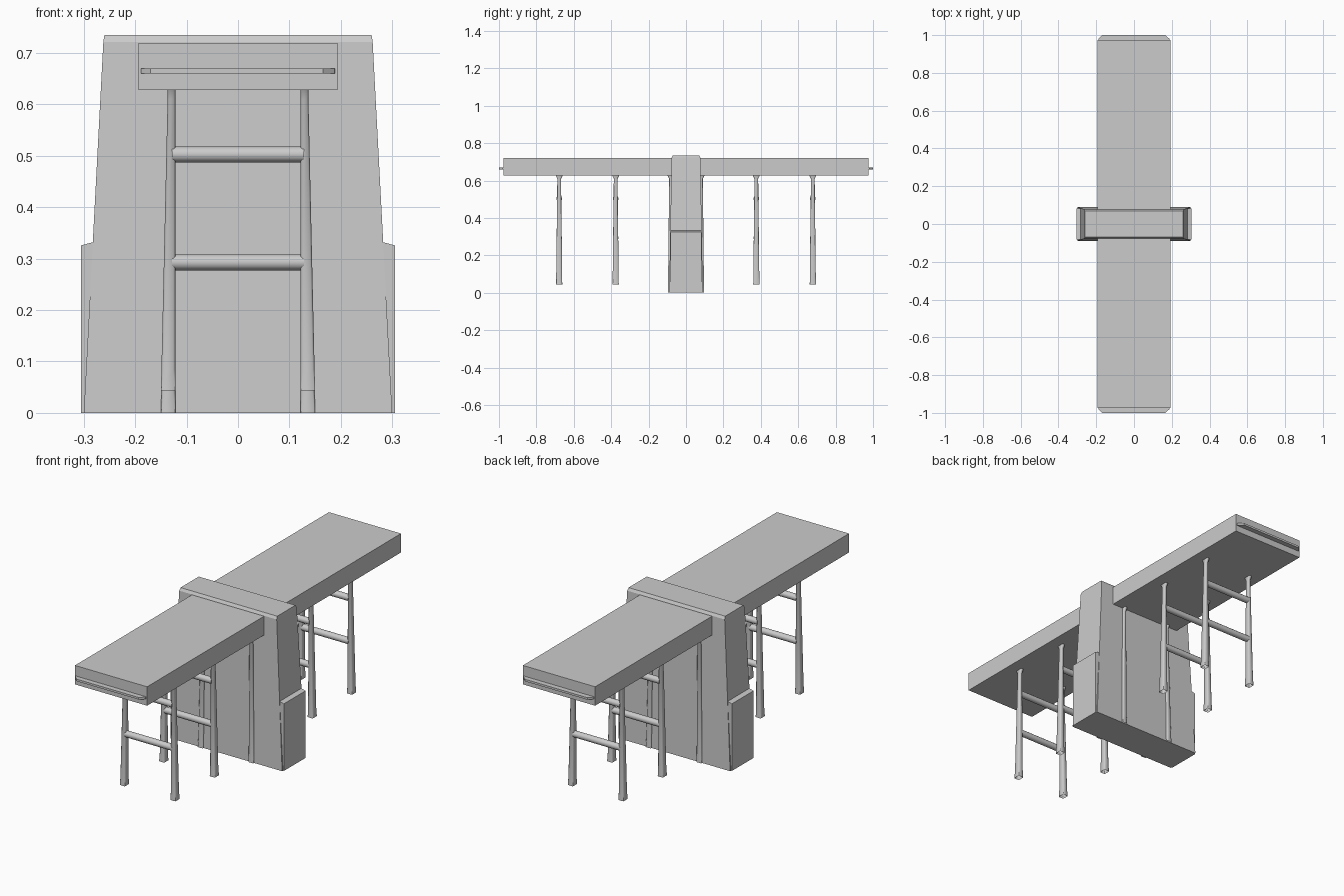
import bpy, bmesh
from mathutils import Matrix

if "Cube" in bpy.data.objects:
    bpy.data.objects.remove(bpy.data.objects["Cube"])


def finish(name, bm, smooth=False):
    bmesh.ops.recalc_face_normals(bm, faces=bm.faces[:])
    me = bpy.data.meshes.new(name)
    bm.to_mesh(me)
    bm.free()
    ob = bpy.data.objects.new(name, me)
    bpy.context.collection.objects.link(ob)
    if smooth:
        bpy.context.view_layer.objects.active = ob
        ob.select_set(True)
        bpy.ops.object.shade_smooth_by_angle(angle=0.9)
        ob.select_set(False)
    return ob


def loft(name, rings, cap_start=True, smooth=False):
    """Join rings of points with quads and close the ends."""
    bm = bmesh.new()
    loops = [[bm.verts.new(p) for p in r] for r in rings]
    n = len(loops[0])
    for a, b in zip(loops, loops[1:]):
        for i in range(n):
            j = (i + 1) % n
            bm.faces.new((a[i], a[j], b[j], b[i]))
    if cap_start:
        bm.faces.new(loops[0])
    bm.faces.new(loops[-1])
    return finish(name, bm, smooth)


def rect(x, y, z):
    return [(-x, -y, z), (x, -y, z), (x, y, z), (-x, y, z)]


def post_ring(x0, x1, cy, hy, z, chamfer):
    """Rectangle with chamfered corners."""
    cx, hx = (x0 + x1) / 2, abs(x1 - x0) / 2
    c = chamfer
    pts = [(hx, -hy + c), (hx, hy - c), (hx - c, hy), (-hx + c, hy),
           (-hx, hy - c), (-hx, -hy + c), (-hx + c, -hy), (hx - c, -hy)]
    return [(cx + px, cy + py, z) for px, py in pts]


# Long deck
loft("deck", [rect(0.194, 0.975, 0.628), rect(0.194, 0.975, 0.72)])

# Tapered central tower with a small chamfer on top
loft("tower", [rect(0.30, 0.09, 0), rect(0.262, 0.077, 0.722), rect(0.26, 0.07, 0.735)])

for s, side in ((-1, "left"), (1, "right")):
    # Side buttress with sloping top
    profile = [(0.27, 0), (0.305, 0), (0.305, 0.326), (0.275, 0.334)]
    loft(f"{side}_buttress", [[(s * x, y, z) for x, z in profile] for y in (-0.083, 0.083)])

    # Thin ledge across each deck end
    ledge = [(-0.19, 0.965), (0.19, 0.965), (0.188, 0.98), (0.165, 1.0), (-0.17, 1.0), (-0.188, 0.98)]
    end = "front" if s < 0 else "back"
    loft(f"{end}_end_ledge", [[(x, s * y, z) for x, y in ledge] for z in (0.66, 0.67)])

# Pairs of tapered legs; the innermost pairs reach the ground beside the tower
for i, y in enumerate((-0.678, -0.376, -0.08, 0.08, 0.376, 0.678)):
    foot = 0.0 if abs(y) < 0.1 else 0.044
    for s in (-1, 1):
        loft(f"leg_{i}_{'left' if s < 0 else 'right'}", [
            post_ring(s * 0.122, s * 0.150, y, 0.0165, foot, 0.001),
            post_ring(s * 0.122, s * 0.149, y, 0.016, foot + 0.04, 0.004),
            post_ring(s * 0.122, s * 0.137, y, 0.010, 0.61, 0.003),
            post_ring(s * 0.122, s * 0.137, y, 0.020, 0.629, 0.003),
        ], cap_start=False, smooth=True)
    # Two round rungs between the outer legs
    if foot:
        for k, z in enumerate((0.293, 0.503)):
            bm = bmesh.new()
            bmesh.ops.create_cone(bm, cap_ends=True, segments=12, radius1=0.0155,
                                  radius2=0.0155, depth=0.256,
                                  matrix=Matrix.Translation((0, y, z)) @ Matrix.Rotation(1.570796, 4, 'Y'))
            finish(f"rung_{i}_{k}", bm, smooth=True)
